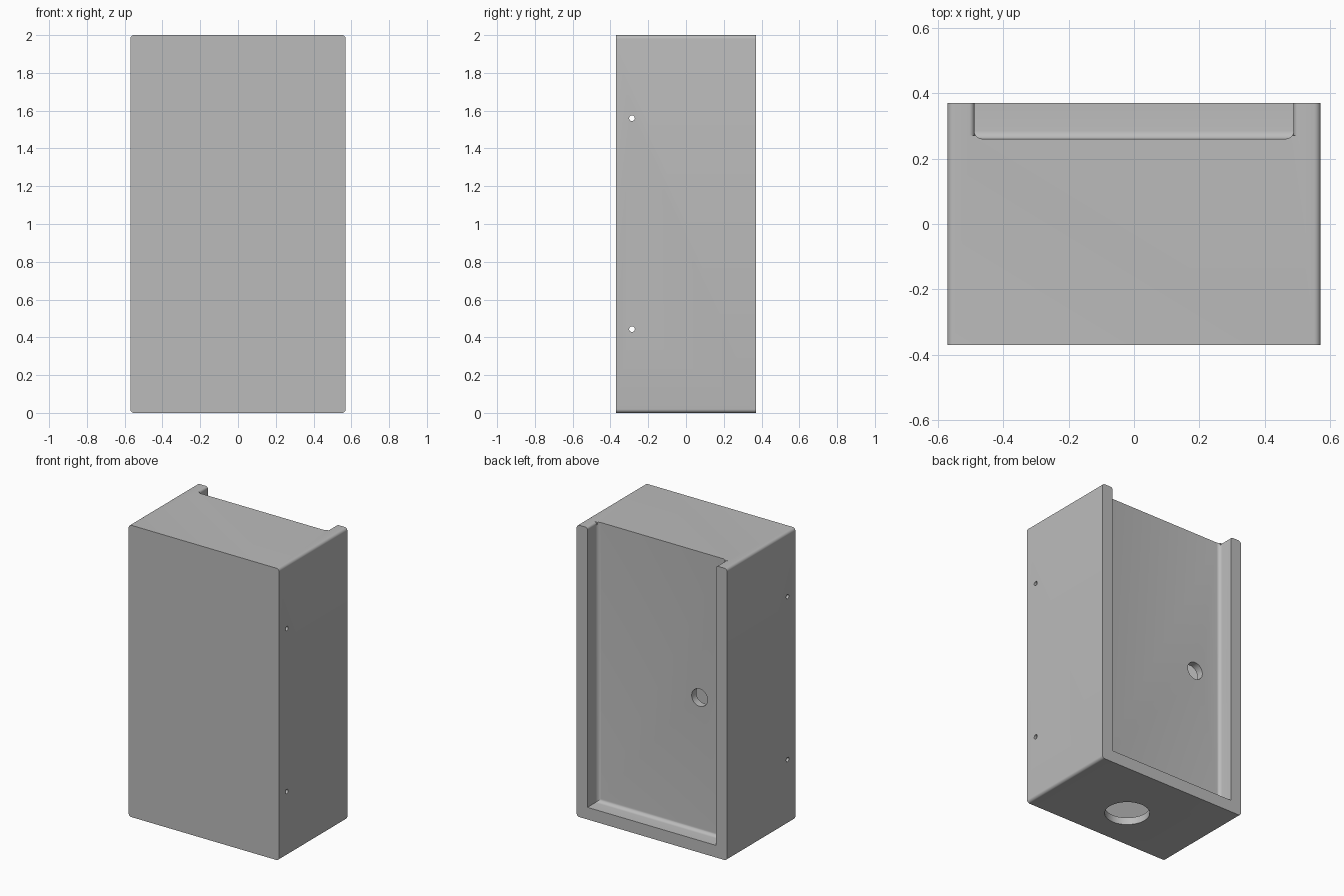
import bpy, bmesh, math
from mathutils import Matrix, Vector

old = bpy.data.objects.get("Cube")
if old:
    bpy.data.objects.remove(old, do_unlink=True)

W, D, H = 0.57, 0.37, 2.0          # half width, half depth, height
WALL = 0.05
PANEL_Y, RECESS_X, LEDGE_Z = 0.26, 0.488, 0.083

grey = bpy.data.materials.new("plain grey")
grey.use_nodes = True
colour = (0.5, 0.5, 0.5, 1)
grey.diffuse_color = colour
grey.node_tree.nodes["Principled BSDF"].inputs["Base Color"].default_value = colour


def finish(name, bm):
    bmesh.ops.recalc_face_normals(bm, faces=bm.faces)
    mesh = bpy.data.meshes.new(name)
    bm.to_mesh(mesh)
    bm.free()
    mesh.materials.append(grey)
    ob = bpy.data.objects.new(name, mesh)
    bpy.context.collection.objects.link(ob)
    return ob


def box(name, lo, hi, radius=0, rule=None):
    """Box between two corners; edges whose ends pass the rule are rounded."""
    lo, hi = Vector(lo), Vector(hi)
    bm = bmesh.new()
    bmesh.ops.create_cube(bm, size=1)
    for v in bm.verts:
        v.co = (lo + hi) / 2 + v.co * (hi - lo)
    if radius:
        edges = [e for e in bm.edges if rule(e.verts[0].co, e.verts[1].co)]
        bmesh.ops.bevel(bm, geom=edges, offset=radius, segments=6,
                        profile=0.5, affect='EDGES', clamp_overlap=True)
    return finish(name, bm)


def cylinder(name, centre, radius, length, axis, sides=40):
    turn = {'X': Matrix.Rotation(math.pi / 2, 4, 'Y'),
            'Y': Matrix.Rotation(math.pi / 2, 4, 'X'),
            'Z': Matrix.Identity(4)}[axis]
    bm = bmesh.new()
    bmesh.ops.create_cone(bm, cap_ends=True, segments=sides, radius1=radius,
                          radius2=radius, depth=length,
                          matrix=Matrix.Translation(centre) @ turn)
    return finish(name, bm)


def lip_cutter(side, r=0.015):
    """Rounds the inner top edge of one back rail."""
    pts = [(RECESS_X + r - r * math.cos(a), H - r + r * math.sin(a))
           for a in [i * math.pi / 12 for i in range(7)]]
    pts += [(RECESS_X + r, H + 0.1), (RECESS_X - 0.03, H + 0.1),
            (RECESS_X - 0.03, H - r)]
    bm = bmesh.new()
    face = bm.faces.new([bm.verts.new((side * x, PANEL_Y + 0.01, z)) for x, z in pts])
    ext = bmesh.ops.extrude_face_region(bm, geom=[face])
    verts = [g for g in ext["geom"] if isinstance(g, bmesh.types.BMVert)]
    bmesh.ops.translate(bm, verts=verts, vec=(0, 0.3, 0))
    return finish("rail_lip_cutter", bm)


# Outer case, rounded along the depth edges
case = box("enclosure_case", (-W, -D, 0), (W, D, H), 0.02,
           lambda a, b: abs(a.y - b.y) > 0.1)

# Back recess, open at the top, with filleted floor edges
cutters = [box("recess_cutter", (-RECESS_X, PANEL_Y, LEDGE_Z),
               (RECESS_X, D + 0.2, H + 0.2), 0.025,
               lambda a, b: max(a.y, b.y) < PANEL_Y + 0.01 and min(a.z, b.z) < H)]
cutters += [lip_cutter(s) for s in (-1, 1)]

# Hollow inside
cutters.append(box("cavity_cutter", (-W + WALL, -D + WALL, WALL),
                   (W - WALL, PANEL_Y - WALL, H - WALL)))

# Cable holes in the back panel and base, screw holes through both sides
cutters.append(cylinder("back_hole_cutter", (-0.285, PANEL_Y, 1.0), 0.06, 0.15, 'Y'))
cutters.append(cylinder("base_hole_cutter", (0, -0.067, 0), 0.142, 0.2, 'Z', 64))
for z in (0.443, 1.56):
    cutters.append(cylinder("screw_hole_cutter", (0, -0.286, z), 0.015, 2, 'X', 24))

bpy.context.view_layer.objects.active = case
for cutter in cutters:
    cutter.hide_render = True
    mod = case.modifiers.new("cut", 'BOOLEAN')
    mod.operation = 'DIFFERENCE'
    mod.solver = 'EXACT'
    mod.object = cutter
    bpy.ops.object.modifier_apply(modifier=mod.name)
    bpy.data.objects.remove(cutter, do_unlink=True)

# Smooth fillets, crisp corners
bpy.ops.object.select_all(action='DESELECT')
case.select_set(True)
bpy.ops.object.shade_smooth_by_angle(angle=math.radians(30))
